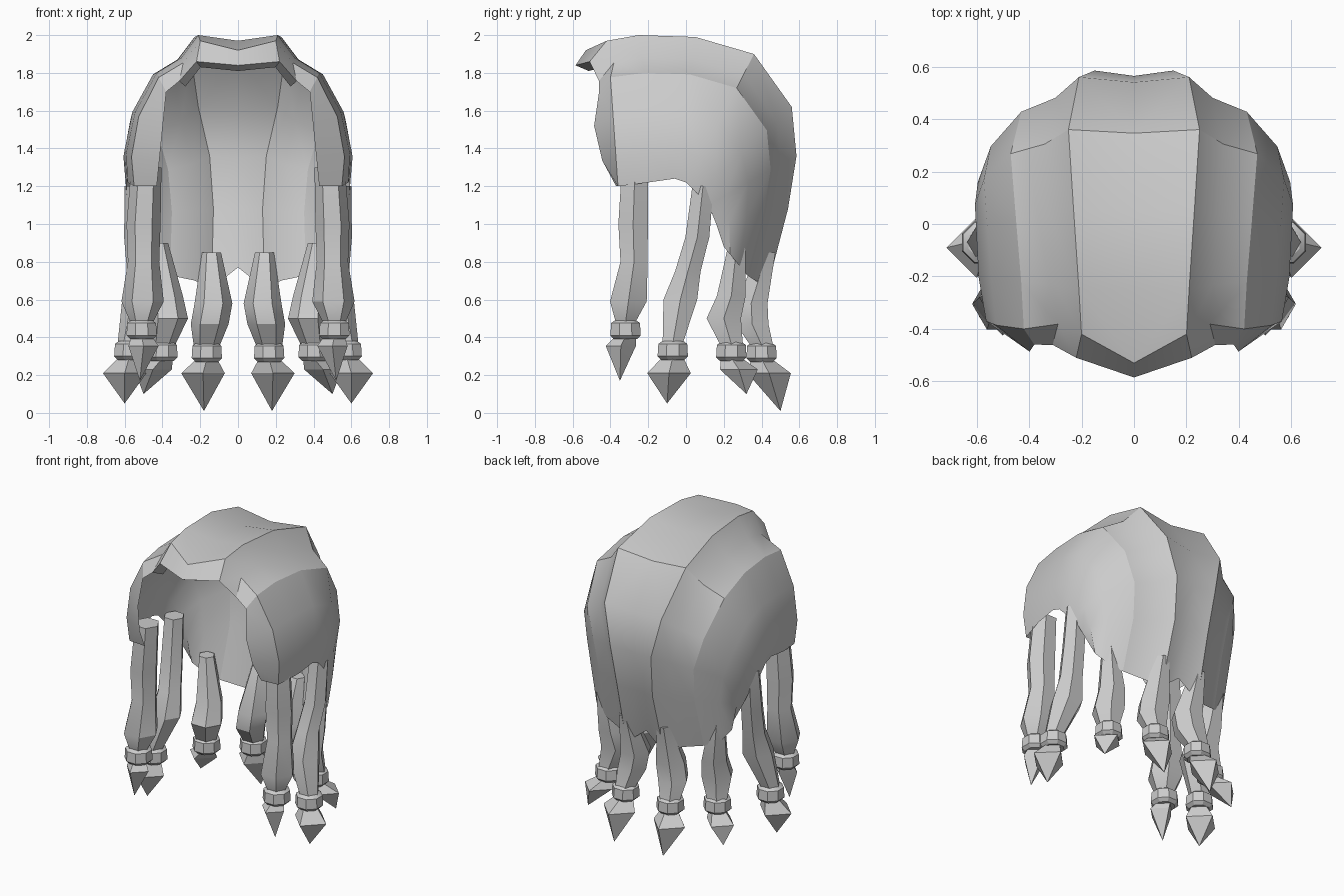
import bpy, bmesh, math
from mathutils import Vector

if "Cube" in bpy.data.objects:
    bpy.data.objects.remove(bpy.data.objects["Cube"])

grey = bpy.data.materials.new("hair_grey")
grey.diffuse_color = (0.6, 0.6, 0.6, 1)
grey.use_nodes = True
grey.node_tree.nodes["Principled BSDF"].inputs["Base Color"].default_value = grey.diffuse_color


def finish(name, bm, angle=30):
    """Turn a right-hand half into a mirrored object."""
    bmesh.ops.remove_doubles(bm, verts=bm.verts, dist=0.0005)
    bmesh.ops.recalc_face_normals(bm, faces=bm.faces)
    mesh = bpy.data.meshes.new(name)
    bm.to_mesh(mesh)
    bm.free()
    mesh.materials.append(grey)
    ob = bpy.data.objects.new(name, mesh)
    bpy.context.collection.objects.link(ob)
    bpy.context.view_layer.objects.active = ob
    ob.select_set(True)
    bpy.ops.object.shade_smooth_by_angle(angle=math.radians(angle))
    ob.select_set(False)
    ob.modifiers.new("mirror", "MIRROR")


def sheet(name, rows):
    """Quad sheet through rows of points."""
    bm = bmesh.new()
    grid = [[bm.verts.new(p) for p in row] for row in rows]
    for a, b in zip(grid, grid[1:]):
        for i in range(len(a) - 1):
            bm.faces.new((a[i], a[i + 1], b[i + 1], b[i]))
    finish(name, bm)


def tube(name, rings, sides, angle=30, turn=0.0):
    """Closed tube through rings of (centre, half width)."""
    bm = bmesh.new()
    loops = []
    for (x, y, z), r in rings:
        angles = [turn + math.tau * i / sides for i in range(sides)]
        loops.append([bm.verts.new((x + r * math.cos(a), y + r * math.sin(a), z)) for a in angles])
    for a, b in zip(loops, loops[1:]):
        for i in range(sides):
            j = (i + 1) % sides
            bm.faces.new((a[i], a[j], b[j], b[i]))
    bm.faces.new(loops[0])
    bm.faces.new(loops[-1])
    finish(name, bm, angle)


# Raised seam from the brow over the top and down the back
ridge = [Vector(p) for p in (
    (.22, -.51, 1.86), (.20, -.42, 1.97), (.21, -.25, 2.0), (.23, .05, 1.99), (.25, .36, 1.90),
    (.21, .56, 1.62), (.15, .585, 1.36), (.13, .54, 1.08), (.14, .43, .66))]


def seam(scale, shift):
    """Copy of the ridge, shrunk towards the head centre and moved sideways."""
    return [Vector((p.x + shift, -.1 + (p.y + .1) * scale, 1 + (p.z - 1) * scale)) for p in ridge]


# Crown strips: middle, raised ridge, groove, shoulder
middle = seam(.97, 0)
for p in middle:
    p.x = 0
middle[0] = Vector((0, -.585, 1.84))
middle[1] = Vector((0, -.53, 1.92))
middle[-1] = Vector((0, .42, .77))
groove = seam(.88, .09)
shoulder = seam(.8, .22)
shoulder[0] = Vector((.38, -.46, 1.70))
shoulder[1].y = -.40
sheet("crown", [middle, ridge, groove, shoulder])

# Side panel: bulges from the shoulder seam down to the arch between the locks
arch = [Vector(p) for p in (
    (.43, -.37, 1.20), (.55, -.36, 1.20), (.585, -.20, 1.22), (.59, -.06, 1.24), (.59, 0, 1.22),
    (.59, .06, 1.16), (.57, .12, 1.10), (.54, .16, 1.0), (.49, .20, .88))]
panel = []
for t in (0, .36, .73, 1):
    row = [a.lerp(b, t) for a, b in zip(shoulder, arch)]
    bulge = .065 * math.sin(math.pi * t)
    row[0].y -= bulge
    for p in row[1:]:
        p.x += bulge
    panel.append(row)
sheet("side_panel", panel)

# Underside of the brow lip
under = [p + Vector((-.1 * p.x, .07, -.03)) for p in (middle[0], ridge[0], groove[0])]
sheet("brow_underside", [[middle[0], ridge[0], groove[0]], under])


def lock(part, path, gem, tip, size):
    """Hanging lock with a band and a pointed end; path holds (x, y, z, half width)."""
    tube(part + "_lock", [(p[:3], p[3]) for p in path], 6)
    x, y, z, r = path[-1]
    z -= .04
    tube(part + "_band", [((x, y, z + h), .087 * k) for h, k in
                          ((.05, .7), (.035, .95), (-.03, 1), (-.05, .75))], 8, 30, math.pi / 8)
    tube(part + "_tip", [((x, y, z - .035), .055), (gem, size), (tip, 0)], 4, 10)


lock("front", [(.485, -.27, 1.3, .08), (.50, -.28, 1.0, .09), (.50, -.275, .8, .083),
               (.505, -.305, .59, .112), (.51, -.32, .48, .06)],
     (.50, -.345, .355), (.52, -.35, .17), .08)
lock("side", [(.535, .09, 1.2, .065), (.53, .06, .93, .073), (.51, .01, .75, .078),
              (.51, -.03, .60, .103), (.575, -.07, .37, .062)],
     (.60, -.09, .21), (.60, -.10, .05), .115)
lock("rear_side", [(.42, .27, .9, .05), (.38, .24, .62, .088), (.37, .20, .50, .105), (.40, .24, .365, .07)],
     (.45, .28, .23), (.50, .32, .10), .10)
lock("rear", [(.14, .43, .85, .05), (.13, .345, .58, .1), (.15, .35, .47, .1), (.165, .40, .36, .07)],
     (.185, .44, .21), (.18, .50, .01), .115)
